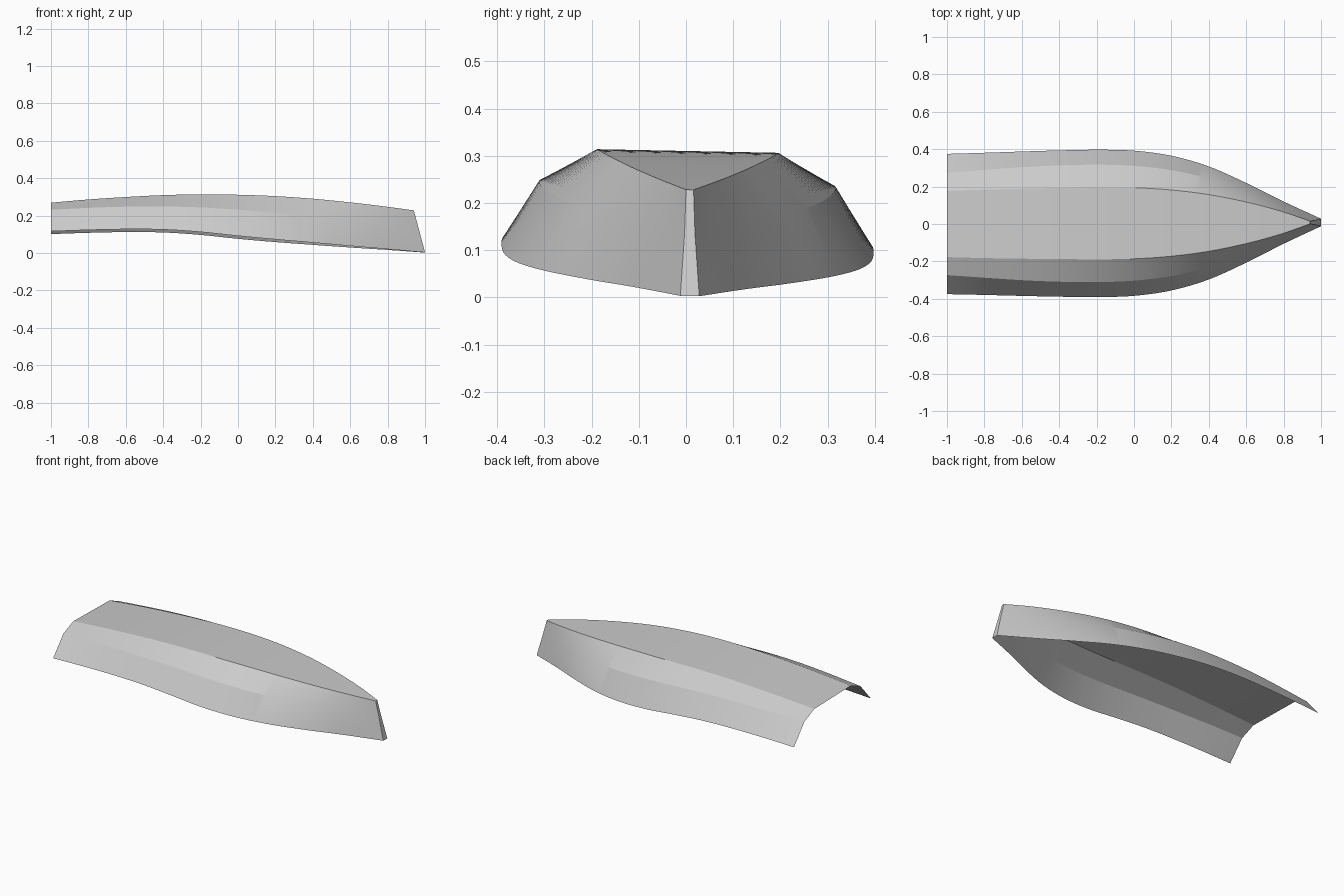
import bpy, bmesh

cube = bpy.data.objects.get("Cube")
if cube:
    bpy.data.objects.remove(cube)

# Hull lines at evenly spaced stations from stern to bow: (half width, height)
DECK_EDGE = [(.177, .266), (.183, .283), (.187, .296), (.190, .306), (.192, .310), (.190, .308),
             (.177, .301), (.152, .288), (.114, .270), (.066, .250), (.008, .228)]
CHINE = [(.273, .226), (.288, .236), (.302, .242), (.311, .243), (.314, .238), (.307, .226),
         (.283, .209), (.238, .190), (.173, .168), (.097, .147), (.011, .135)]
GUNWALE = [(.375, .109), (.380, .116), (.386, .120), (.391, .118), (.394, .105), (.388, .084),
           (.360, .066), (.302, .050), (.213, .034), (.113, .019), (.020, .003)]
LINES = [(DECK_EDGE, .06), (CHINE, .035), (GUNWALE, 0)]  # with bow rake
STEPS = 6
ROLL = .02


def smooth_line(points):
    """Catmull-Rom curve through the stations."""
    n = len(points) - 1
    out = []
    for i in range(n):
        b, c = points[i], points[i + 1]
        a = points[i - 1] if i else [2 * p - q for p, q in zip(b, c)]
        d = points[i + 2] if i + 2 <= n else [2 * q - p for p, q in zip(b, c)]
        for s in range(STEPS):
            t = s / STEPS
            out.append([q + .5 * t * (r - p + t * (2*p - 5*q + 4*r - u + t * (3*(q - r) + u - p)))
                        for p, q, r, u in zip(a, b, c, d)])
    return out + [points[-1]]


def add_line(bm, points, rake, side):
    """One lengthwise row of vertices, with a slight heel to one side."""
    row = []
    curve = smooth_line(points)
    for i, (w, z) in enumerate(curve):
        x = 2 * i / (len(curve) - 1) - 1
        y = side * w
        shift = .004 * (x + 1)
        row.append(bm.verts.new((x - rake * max(x, 0) ** 3, y + shift, max(z - ROLL * y, 0))))
    return row


# Shell: rows run from one gunwale over the deck to the other
bm = bmesh.new()
rows = [add_line(bm, p, r, -1) for p, r in reversed(LINES)]
rows += [add_line(bm, p, r, 1) for p, r in LINES]
for a, b in zip(rows, rows[1:]):
    for i in range(len(a) - 1):
        bm.faces.new((a[i], a[i + 1], b[i + 1], b[i]))

# Flat stem closing the bow
ends = [row[-1] for row in rows]
for k in range(2):
    stem = bm.faces.new((ends[k], ends[5 - k], ends[4 - k], ends[k + 1]))
    for e in stem.edges:
        e.smooth = False

# Crisp deck edges, and chines that fade toward the bow
for k in range(1, 5):
    for a, b in zip(rows[k], rows[k][1:]):
        if k in (2, 3) or a.co.x < .35:
            bm.edges.get((a, b)).smooth = False
for f in bm.faces:
    f.smooth = True

mesh = bpy.data.meshes.new("boat_hull")
bm.to_mesh(mesh)
bm.free()
hull = bpy.data.objects.new("boat_hull", mesh)
bpy.context.collection.objects.link(hull)

# Plain grey paint
grey = bpy.data.materials.new("light_grey")
grey.use_nodes = True
grey.diffuse_color = (.6, .6, .6, 1)
grey.node_tree.nodes["Principled BSDF"].inputs["Base Color"].default_value = (.6, .6, .6, 1)
mesh.materials.append(grey)
